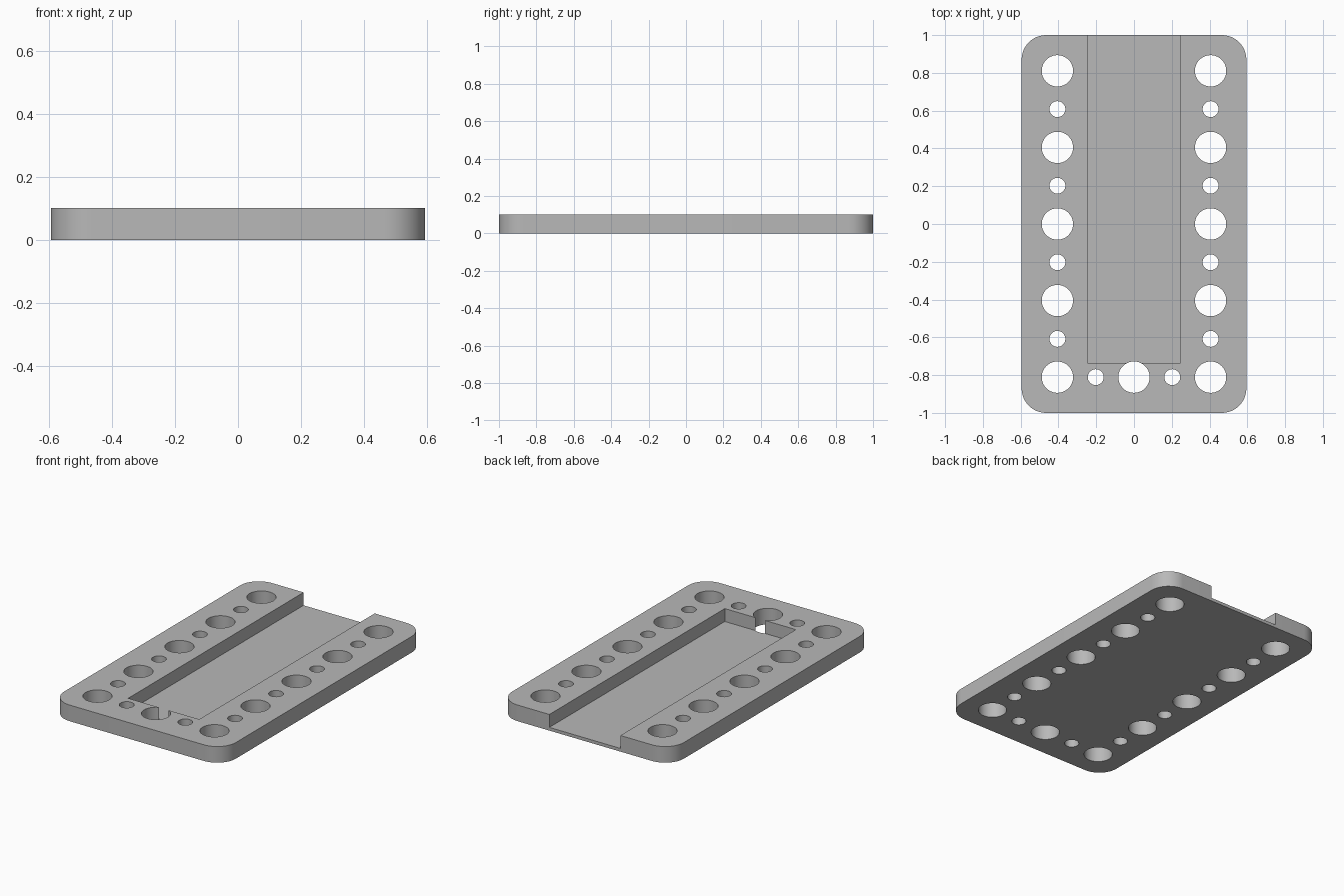
import bpy
import bmesh
import math
from mathutils import Matrix, Vector

cube = bpy.data.objects.get("Cube")
if cube:
    bpy.data.objects.remove(cube, do_unlink=True)

HALF_X, HALF_Y, HEIGHT = 0.595, 1.0, 0.101
CORNER = 0.13
PITCH = 0.2027
BIG, SMALL = 0.083, 0.042
SLOT_X, SLOT_FRONT, FLOOR = 0.246, -0.735, 0.02

grey = bpy.data.materials.new("plate grey")
grey.use_nodes = True
colour = (0.48, 0.48, 0.48, 1)
grey.diffuse_color = colour
grey.node_tree.nodes["Principled BSDF"].inputs["Base Color"].default_value = colour


def make_object(name, bm):
    bmesh.ops.recalc_face_normals(bm, faces=bm.faces)
    mesh = bpy.data.meshes.new(name)
    bm.to_mesh(mesh)
    bm.free()
    mesh.materials.append(grey)
    obj = bpy.data.objects.new(name, mesh)
    bpy.context.collection.objects.link(obj)
    return obj


def add_box(bm, low, high):
    low, high = Vector(low), Vector(high)
    matrix = Matrix.Translation((low + high) / 2) @ Matrix.Diagonal((*(high - low), 1))
    bmesh.ops.create_cube(bm, size=1, matrix=matrix)


def add_hole(bm, x, y, radius):
    bmesh.ops.create_cone(bm, cap_ends=True, segments=48, radius1=radius, radius2=radius,
                          depth=1, matrix=Matrix.Translation((x, y, 0)))


# Plate with rounded vertical corners
bm = bmesh.new()
add_box(bm, (-HALF_X, -HALF_Y, 0), (HALF_X, HALF_Y, HEIGHT))
uprights = [e for e in bm.edges if abs(e.verts[0].co.z - e.verts[1].co.z) > HEIGHT / 2]
bmesh.ops.bevel(bm, geom=uprights, offset=CORNER, segments=12, profile=0.5, affect='EDGES')
plate = make_object("mounting_plate", bm)

# Channel running out through the back edge
bm = bmesh.new()
add_box(bm, (-SLOT_X, SLOT_FRONT, FLOOR), (SLOT_X, HALF_Y + 0.5, HEIGHT + 0.5))
channel = make_object("channel_cutter", bm)

# Alternating large and small holes along both sides and the front
bm = bmesh.new()
for side in (-1, 1):
    for i in range(-4, 5):
        add_hole(bm, side * 2 * PITCH, i * PITCH, SMALL if i % 2 else BIG)
for i in (-1, 0, 1):
    add_hole(bm, i * PITCH, -4 * PITCH, SMALL if i else BIG)
holes = make_object("hole_cutter", bm)

# Cut the plate, then discard the cutters
bpy.ops.object.select_all(action='DESELECT')
plate.select_set(True)
bpy.context.view_layer.objects.active = plate
for cutter in (channel, holes):
    cutter.hide_render = True
    mod = plate.modifiers.new(cutter.name, 'BOOLEAN')
    mod.operation = 'DIFFERENCE'
    mod.solver = 'EXACT'
    mod.object = cutter
    bpy.ops.object.modifier_apply(modifier=mod.name)
    bpy.data.objects.remove(cutter, do_unlink=True)

bpy.ops.object.shade_smooth_by_angle(angle=math.radians(30))
